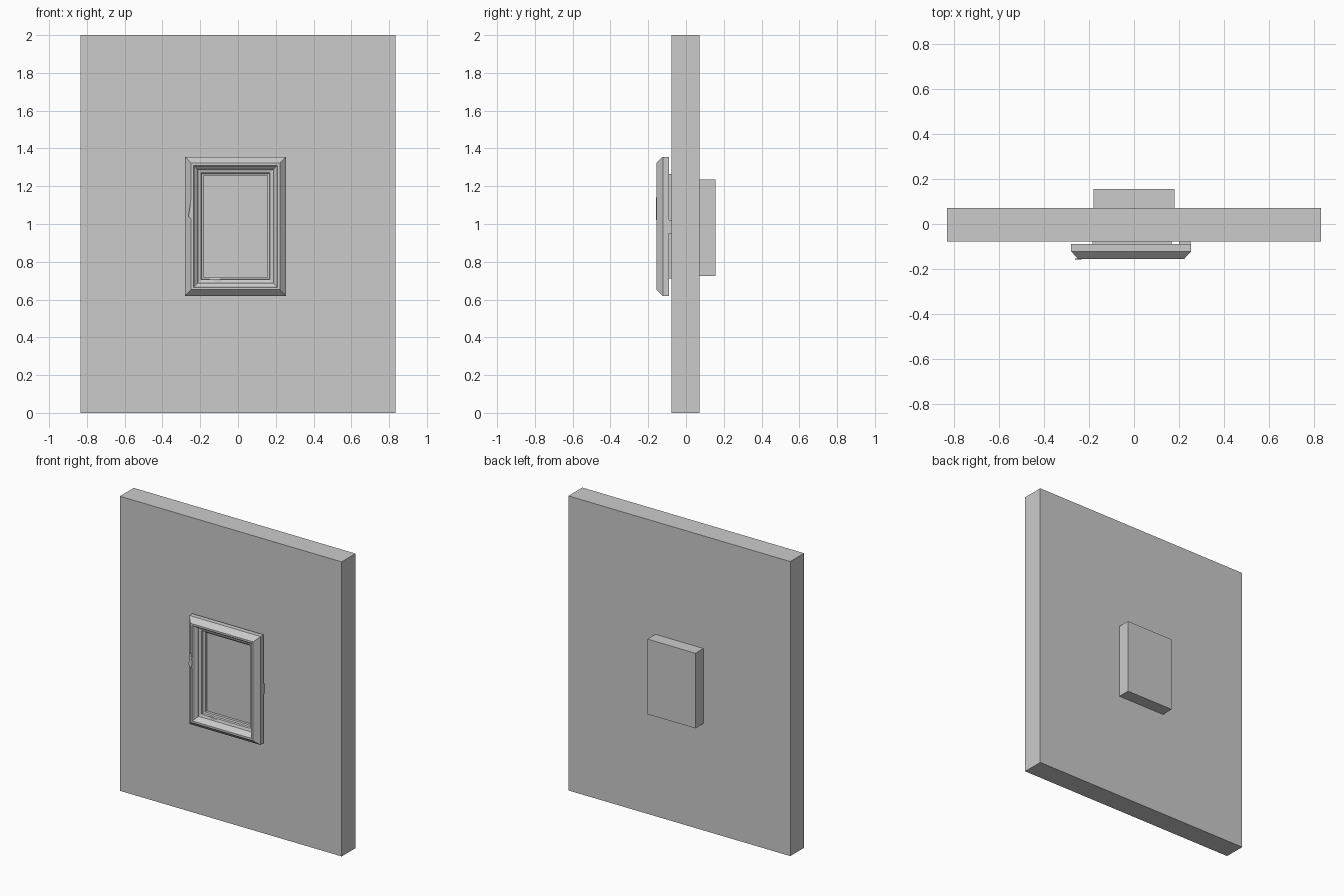
import bpy
import bmesh

cube = bpy.data.objects.get("Cube")
if cube:
    bpy.data.objects.remove(cube, do_unlink=True)

grey = bpy.data.materials.new("plain grey")
grey.use_nodes = True
colour = (0.6, 0.6, 0.6, 1)
grey.diffuse_color = colour
grey.node_tree.nodes["Principled BSDF"].inputs["Base Color"].default_value = colour


def finish(name, bm):
    bmesh.ops.recalc_face_normals(bm, faces=bm.faces)
    mesh = bpy.data.meshes.new(name)
    bm.to_mesh(mesh)
    bm.free()
    mesh.materials.append(grey)
    obj = bpy.data.objects.new(name, mesh)
    bpy.context.collection.objects.link(obj)
    return obj


def box(name, low, high):
    bm = bmesh.new()
    bmesh.ops.create_cube(bm, size=1)
    for v in bm.verts:
        for i in range(3):
            v.co[i] = low[i] + (v.co[i] + 0.5) * (high[i] - low[i])
    return finish(name, bm)


def mitred_frame(name, x0, x1, z0, z1, profile):
    """Sweep a closed (inset, y) profile around a rectangle."""
    bm = bmesh.new()
    loops = []
    for inset, y in profile:
        l, r, b, t = x0 + inset, x1 - inset, z0 + inset, z1 - inset
        loops.append([bm.verts.new((x, y, z))
                      for x, z in ((l, b), (r, b), (r, t), (l, t))])
    for i, a in enumerate(loops):
        c = loops[(i + 1) % len(loops)]
        for j in range(4):
            k = (j + 1) % 4
            bm.faces.new((a[j], a[k], c[k], c[j]))
    return finish(name, bm)


# Wall and the box on its back
box("wall", (-0.833, -0.077, 0), (0.833, 0.071, 2))
box("back_box", (-0.18, 0.07, 0.725), (0.18, 0.156, 1.235))

# Moulded picture frame, standing slightly off the wall
mitred_frame("picture_frame", -0.28, 0.255, 0.62, 1.356, [
    (0, -0.09), (0, -0.123), (0.032, -0.156), (0.045, -0.156),
    (0.053, -0.138), (0.062, -0.13), (0.067, -0.118), (0.085, -0.112),
    (0.088, -0.1), (0.098, -0.096), (0.098, -0.09)])

# Thin liner that joins the frame to the wall
mitred_frame("frame_liner", -0.185, 0.167, 0.712, 1.265, [
    (0, -0.093), (0, -0.075), (0.006, -0.075), (0.006, -0.093)])

# Small spacer behind one side of the frame
box("frame_spacer", (0.2, -0.092, 0.95), (0.252, -0.075, 1.02))


# Small chips in the moulding
def chip(name, points, y, depth):
    bm = bmesh.new()
    face = bm.faces.new([bm.verts.new((x, y, z)) for x, z in points])
    out = bmesh.ops.extrude_face_region(bm, geom=[face])["geom"]
    for v in out:
        if isinstance(v, bmesh.types.BMVert):
            v.co.y -= depth
    return finish(name, bm)


chip("side_chip", [(-0.262, 1.04), (-0.238, 1.02), (-0.235, 1.07),
                   (-0.248, 1.14)], -0.153, 0.005)
chip("lower_chip", [(-0.15, 0.708), (-0.11, 0.69), (-0.08, 0.7),
                    (-0.1, 0.71)], -0.112, 0.006)
